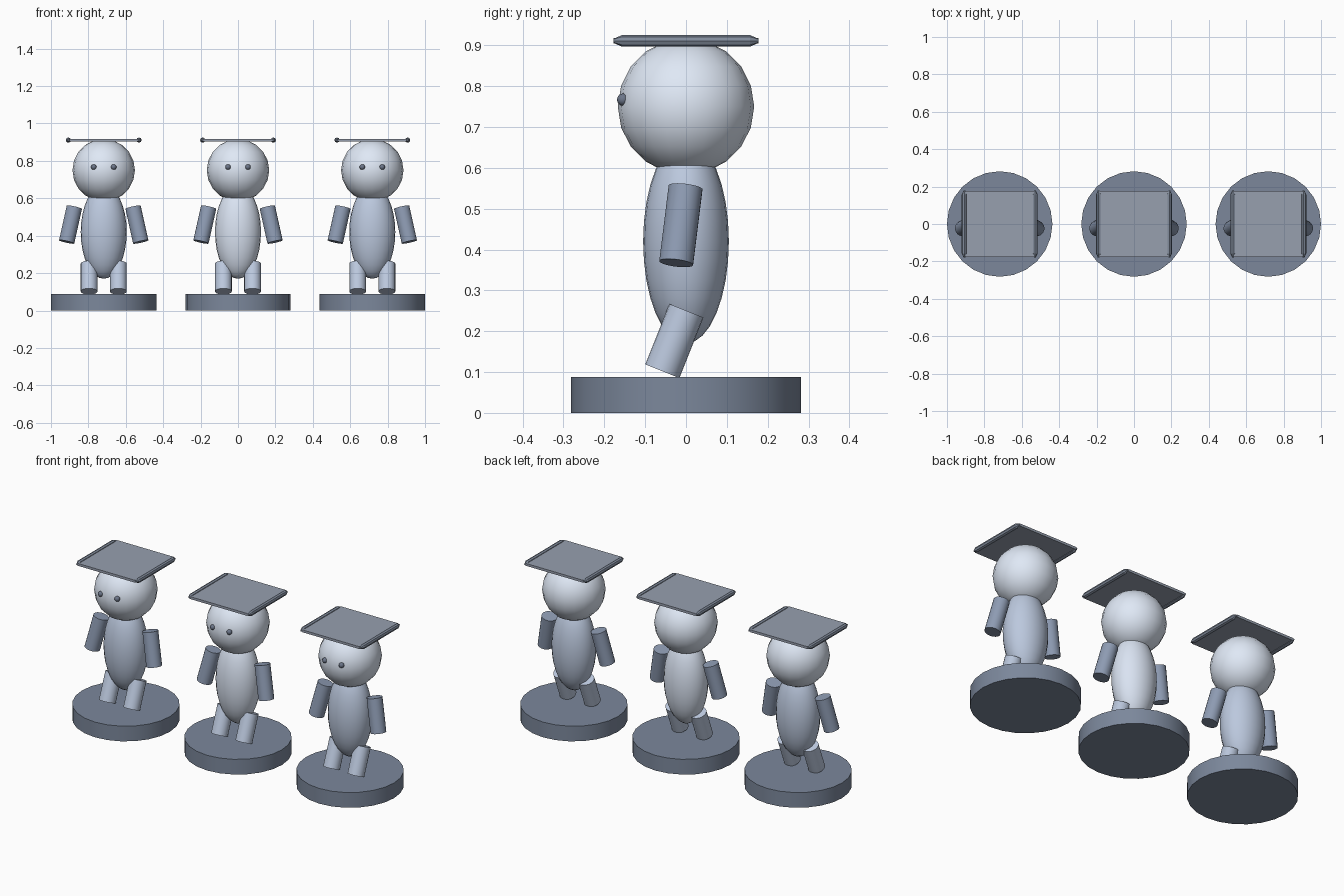
import bpy, math
from mathutils import Vector

if "Cube" in bpy.data.objects:
    bpy.data.objects.remove(bpy.data.objects["Cube"])

# blue-grey paint shades
SHADES = {"base": (0.20, 0.245, 0.33), "head": (0.74, 0.81, 0.92), "body": (0.50, 0.58, 0.73),
          "pale_body": (0.70, 0.77, 0.89), "leg": (0.50, 0.58, 0.73), "arm": (0.27, 0.33, 0.45),
          "eye": (0.15, 0.18, 0.25), "hat": (0.31, 0.35, 0.43), "rail": (0.22, 0.26, 0.33)}
MATS = {}
for key, rgb in SHADES.items():
    MATS[key] = bpy.data.materials.new(key + "_paint")
    MATS[key].diffuse_color = (*rgb, 1)


def finish(name, mat, angle=40):
    ob = bpy.context.object
    ob.name = name
    ob.data.materials.append(MATS[mat])
    bpy.ops.object.transform_apply(location=False, rotation=False, scale=True)
    bpy.ops.object.shade_smooth_by_angle(angle=math.radians(angle))


def ellipsoid(name, mat, loc, radii, seg, rings):
    bpy.ops.mesh.primitive_uv_sphere_add(segments=seg, ring_count=rings, radius=1, location=loc)
    bpy.context.object.scale = radii
    finish(name, mat)


def limb(name, mat, a, b, r, sides=20):
    # cylinder running from point a to point b
    a, b = Vector(a), Vector(b)
    d = b - a
    bpy.ops.mesh.primitive_cylinder_add(vertices=sides, radius=r, depth=d.length, location=(a + b) / 2)
    bpy.context.object.rotation_euler = d.to_track_quat('Z', 'Y').to_euler()
    finish(name, mat)


def rail(name, mat, x, z, rx, rz):
    # eight-sided bar along y with tapered ends
    n = 8
    rings = [(-0.178, 0.35), (-0.157, 1), (0.157, 1), (0.178, 0.35)]
    verts = [(rx * k * math.cos(math.tau * i / n), y, rz * k * math.sin(math.tau * i / n))
             for y, k in rings for i in range(n)]
    # side quads, then the two end caps, all wound outwards
    faces = [(r * n + i, (r + 1) * n + i, (r + 1) * n + (i + 1) % n, r * n + (i + 1) % n)
             for r in range(3) for i in range(n)]
    faces += [tuple(range(n)), tuple(range(4 * n - 1, 3 * n - 1, -1))]
    me = bpy.data.meshes.new(name)
    me.from_pydata(verts, [], faces)
    me.materials.append(MATS[mat])
    ob = bpy.data.objects.new(name, me)
    ob.location = (x, 0, z)
    bpy.context.collection.objects.link(ob)


def figure(cx):
    # round stand
    limb("base", "base", (cx, 0, 0), (cx, 0, 0.088), 0.282, 24)
    # torso (paler on the middle figure) and head
    ellipsoid("body", "body" if cx else "pale_body", (cx, 0, 0.42), (0.123, 0.105, 0.25), 24, 16)
    ellipsoid("head", "head", (cx, 0, 0.75), (0.167, 0.167, 0.167), 20, 10)
    # paired limbs, eyes and hat rails
    for s, side in ((-1, "left"), (1, "right")):
        limb(side + "_leg", "leg", (cx + s * 0.078, 0.001, 0.25), (cx + s * 0.078, -0.058, 0.102), 0.045)
        limb(side + "_arm", "arm", (cx + s * 0.157, -0.001, 0.552), (cx + s * 0.198, -0.024, 0.367), 0.042)
        ellipsoid(side + "_eye", "eye", (cx + s * 0.053, -0.154, 0.767), (0.015, 0.015, 0.015), 12, 8)
        rail(side + "_hat_rail", "rail", cx + s * 0.189, 0.911, 0.014, 0.014)
    # flat square hat board
    bpy.ops.mesh.primitive_cube_add(size=1, location=(cx, 0, 0.911))
    bpy.context.object.scale = (0.368, 0.355, 0.014)
    finish("hat_board", "hat")


for x in (-0.718, 0, 0.718):
    figure(x)

for m in bpy.data.materials:
    if m.users and not m.is_grease_pencil:
        m.use_nodes = True
        m.node_tree.nodes["Principled BSDF"].inputs["Base Color"].default_value = m.diffuse_color
